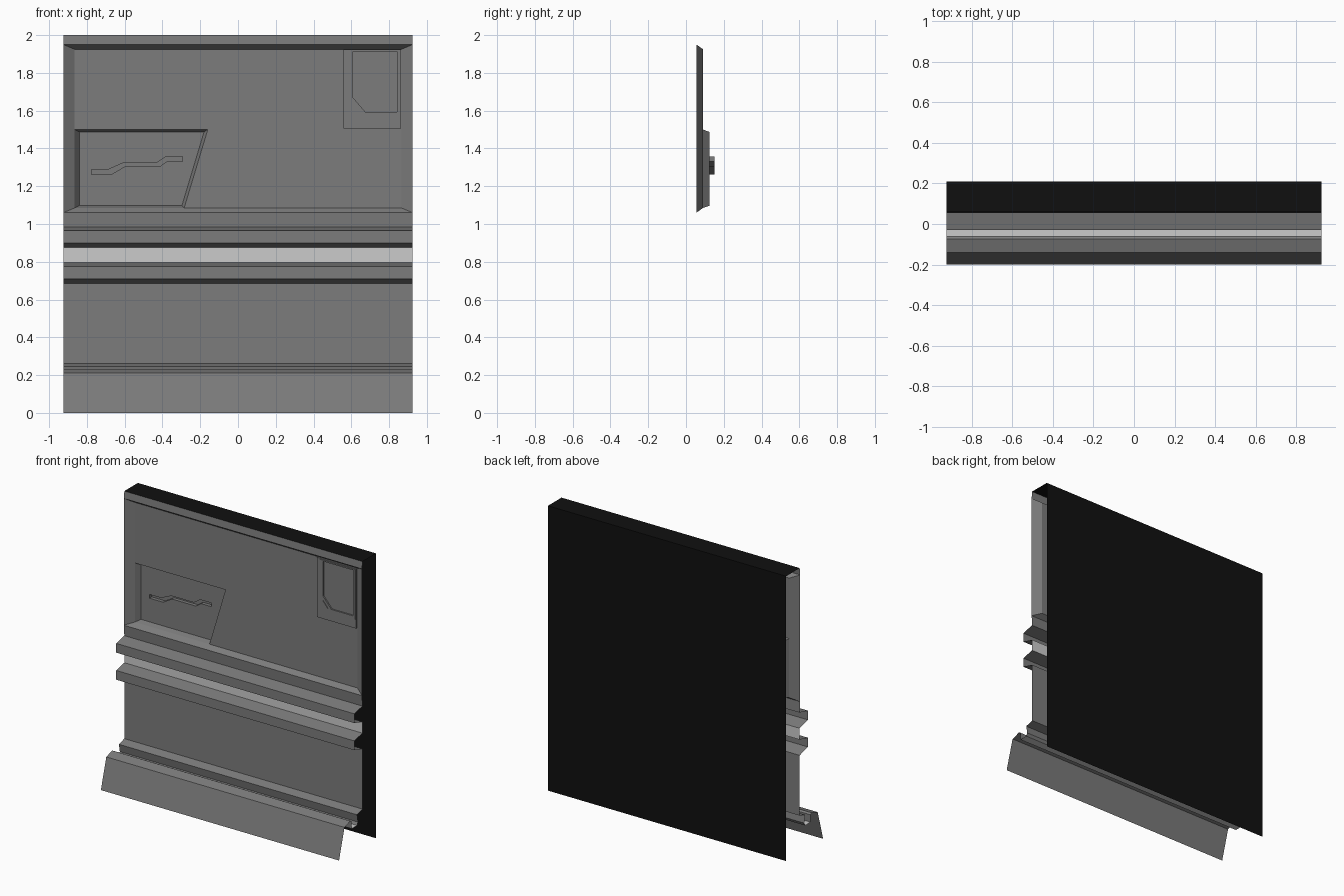
import bpy, bmesh

if "Cube" in bpy.data.objects:
    bpy.data.objects.remove(bpy.data.objects["Cube"])

W = 0.925          # half width of the wall section
FRONT, FLOOR, INSET, SLOT = 0.055, 0.09, 0.125, 0.15   # depths along y


def material(name, v):
    m = bpy.data.materials.new(name)
    m.diffuse_color = (v, v, v, 1)
    m.use_nodes = True
    m.node_tree.nodes["Principled BSDF"].inputs["Base Color"].default_value = m.diffuse_color
    return m


GREY = material("wall_grey", 0.2)
LIGHT = material("strip_light", 0.8)
BLACK = material("backing_black", 0.005)


def finish(bm, name, mat, front=True):
    bmesh.ops.remove_doubles(bm, verts=bm.verts, dist=1e-5)
    bmesh.ops.recalc_face_normals(bm, faces=bm.faces)
    bm.normal_update()
    facing = sum(f.normal.y * f.calc_area() for f in bm.faces)
    if (facing > 0) == front and abs(facing) > 1e-6:
        bmesh.ops.reverse_faces(bm, faces=bm.faces)
    me = bpy.data.meshes.new(name)
    bm.to_mesh(me)
    bm.free()
    ob = bpy.data.objects.new(name, me)
    bpy.context.collection.objects.link(ob)
    me.materials.append(mat)
    return ob


def sheet(name, profile, mat=GREY, front=True):
    """Open (y, z) profile swept across the full width."""
    bm = bmesh.new()
    rows = [[bm.verts.new((s * W, y, z)) for s in (-1, 1)] for y, z in profile]
    for a, b in zip(rows, rows[1:]):
        bm.faces.new((a[0], a[1], b[1], b[0]))
    return finish(bm, name, mat, front)


def ring(bm, pts, y):
    return [bm.verts.new((x, y, z)) for x, z in pts]


def walls(bm, a, b):
    n = len(a)
    for i in range(n):
        j = (i + 1) % n
        bm.faces.new((a[i], a[j], b[j], b[i]))


def plate(bm, outer, hole):
    """Flat face between an outer loop and a hole loop."""
    edges = []
    for r in (outer, hole):
        for i in range(len(r)):
            pair = (r[i - 1], r[i])
            edges.append(bm.edges.get(pair) or bm.edges.new(pair))
    bmesh.ops.triangle_fill(bm, edges=edges, use_beauty=True, use_dissolve=False)


def rect(x0, x1, z0, z1):
    return [(x0, z0), (x1, z0), (x1, z1), (x0, z1)]


# Backing and top cover
sheet("backing", [(0.21, 0), (0.21, 2), (0.06, 2)], BLACK, front=False)

# Top rail above the recess
sheet("top_rail", [(0.06, 2), (FRONT, 1.95)])

# Two projecting rails with a light strip between them
sheet("upper_rail", [(FRONT, 1.06), (0.06, 0.985), (-0.03, 0.965),
                     (-0.03, 0.90), (0.06, 0.875)])
sheet("light_strip", [(0.06, 0.875), (0.06, 0.795)], LIGHT)
sheet("lower_rail_and_wall", [(0.06, 0.795), (-0.03, 0.775), (-0.03, 0.71), (0.06, 0.685),
                              (0.06, 0.262), (0.0, 0.245), (0.01, 0.19), (0.0, 0.17)])

# Base: lit gutter and flared skirt
sheet("gutter_light", [(0.0, 0.17), (-0.06, 0.17)], LIGHT)
sheet("skirt", [(-0.06, 0.17), (-0.06, 0.222), (-0.075, 0.23), (-0.14, 0.21), (-0.2, 0)])

# Large recessed panel, with the corner cut out for the inset
bm = bmesh.new()
walls(bm, ring(bm, rect(-W, W, 1.06, 1.95), FLOOR - 0.035),
      ring(bm, rect(-0.865, 0.865, 1.085, 1.925), FLOOR))
bm.faces.new(ring(bm, [(-0.865, 1.925), (-0.865, 1.5), (-0.16, 1.5), (-0.285, 1.085),
                       (0.865, 1.085), (0.865, 1.925)], FLOOR))
finish(bm, "recessed_panel", GREY)

# Slanted inset with a stepped slot in its floor
bm = bmesh.new()
outer = ring(bm, [(-0.865, 1.085), (-0.285, 1.085), (-0.16, 1.5), (-0.865, 1.5)], FLOOR)
inner = ring(bm, [(-0.84, 1.097), (-0.297, 1.097), (-0.18, 1.487), (-0.84, 1.487)], INSET)
slot = [(-0.775, 1.289), (-0.685, 1.289), (-0.605, 1.325), (-0.43, 1.325), (-0.38, 1.358),
        (-0.295, 1.358), (-0.295, 1.332), (-0.375, 1.332), (-0.415, 1.304), (-0.6, 1.304),
        (-0.67, 1.263), (-0.775, 1.263)]
slot_top, slot_floor = ring(bm, slot, INSET), ring(bm, slot, SLOT)
walls(bm, outer, inner)
plate(bm, inner, slot_top)
walls(bm, slot_top, slot_floor)
bm.faces.new(slot_floor)
finish(bm, "slanted_inset", GREY)

# Raised corner plate with a chamfered screen recess
bm = bmesh.new()
edge = rect(0.558, 0.862, 1.506, 1.925)
frame = rect(0.585, 0.857, 1.57, 1.921)
screen = [(0.675, 1.592), (0.843, 1.592), (0.843, 1.912), (0.61, 1.912), (0.61, 1.668)]
base, face = ring(bm, edge, FLOOR), ring(bm, edge, 0.078)
frame_low, frame_top = ring(bm, frame, 0.078), ring(bm, frame, 0.072)
screen_top, screen_floor = ring(bm, screen, 0.072), ring(bm, screen, 0.082)
walls(bm, base, face)
plate(bm, face, frame_low)
walls(bm, frame_low, frame_top)
plate(bm, frame_top, screen_top)
walls(bm, screen_top, screen_floor)
bm.faces.new(screen_floor)
finish(bm, "corner_plate", GREY)

# Small triangular tab in the chamfered corner
bm = bmesh.new()
tri = [(0.612, 1.592), (0.65, 1.592), (0.612, 1.638)]
low, top = ring(bm, tri, 0.072), ring(bm, tri, 0.068)
walls(bm, low, top)
bm.faces.new(top)
finish(bm, "corner_tab", GREY)
